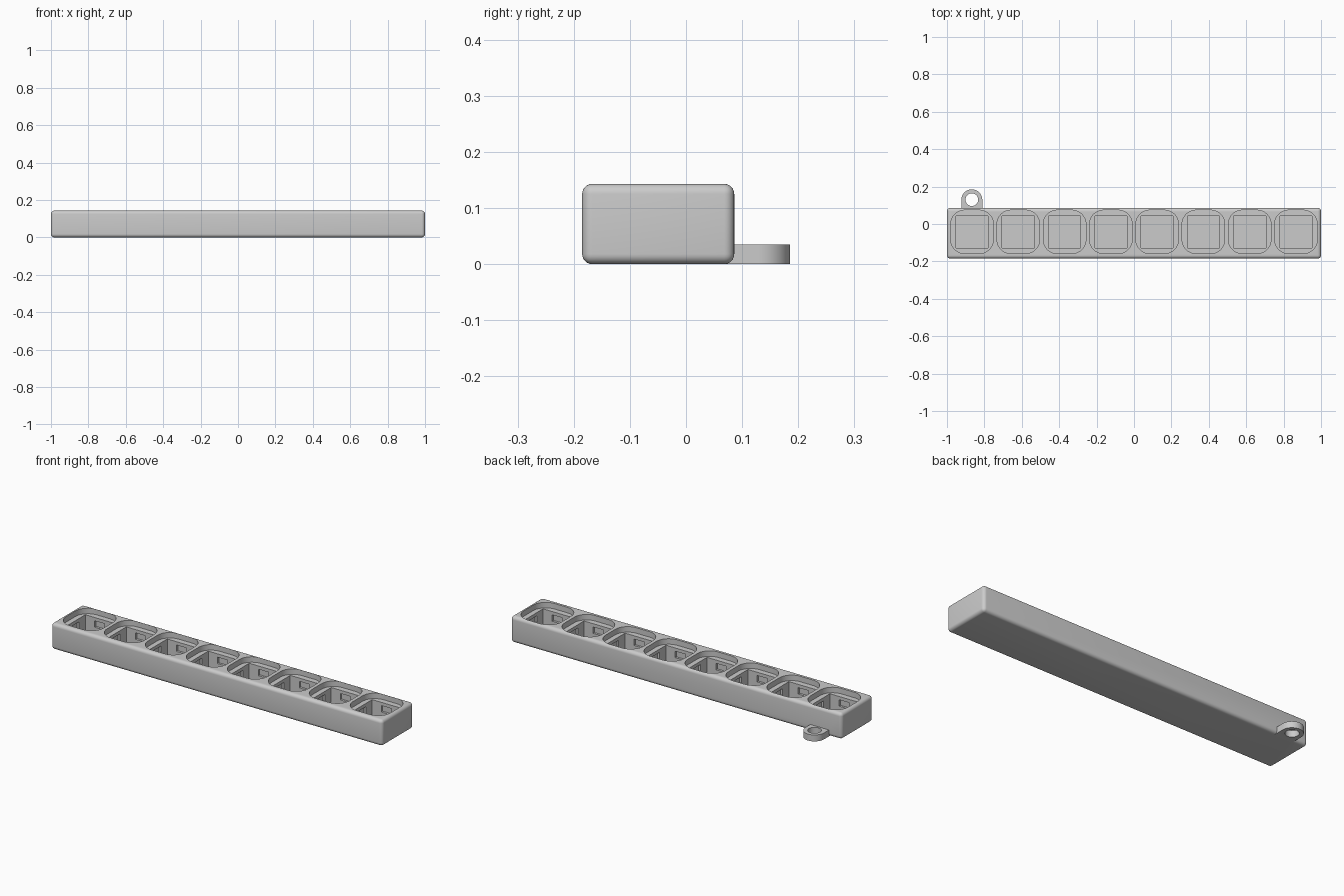
import bpy, bmesh, math

if "Cube" in bpy.data.objects:
    bpy.data.objects.remove(bpy.data.objects["Cube"])

CY = -0.042                                   # pocket row centre
XS = [-0.866 + i * 1.732 / 7 for i in range(8)]


def rounded_rect(cx, cy, hx, hy, r, n):
    pts = []
    for k, (sx, sy) in enumerate([(1, 1), (-1, 1), (-1, -1), (1, -1)]):
        for i in range(n + 1):
            a = math.pi / 2 * (k + i / n)
            pts.append((cx + sx * (hx - r) + r * math.cos(a),
                        cy + sy * (hy - r) + r * math.sin(a)))
    return pts


def rect(cx, cy, hx, hy):
    return [(cx - hx, cy - hy), (cx + hx, cy - hy), (cx + hx, cy + hy), (cx - hx, cy + hy)]


def prisms(name, outlines, z0, z1):
    bm = bmesh.new()
    for pts in outlines:
        f = bm.faces.new([bm.verts.new((x, y, z0)) for x, y in pts])
        ext = bmesh.ops.extrude_face_region(bm, geom=[f])["geom"]
        vs = [v for v in ext if isinstance(v, bmesh.types.BMVert)]
        bmesh.ops.translate(bm, verts=vs, vec=(0, 0, z1 - z0))
    bmesh.ops.recalc_face_normals(bm, faces=bm.faces[:])
    me = bpy.data.meshes.new(name)
    bm.to_mesh(me)
    bm.free()
    ob = bpy.data.objects.new(name, me)
    bpy.context.collection.objects.link(ob)
    return ob


def apply(ob, mod):
    bpy.context.view_layer.objects.active = ob
    bpy.ops.object.modifier_apply(modifier=mod.name)


def boolean(ob, tool, op="DIFFERENCE"):
    m = ob.modifiers.new("bool", "BOOLEAN")
    m.operation, m.solver, m.object = op, "EXACT", tool
    apply(ob, m)
    bpy.data.objects.remove(tool)


# Long bar with softened edges
body = prisms("switch_tray", [rect(0, -0.0495, 1.0, 0.1355)], 0, 0.143)
bev = body.modifiers.new("round", "BEVEL")
bev.width, bev.segments = 0.018, 6
apply(body, bev)

# Keyring lug with hole
arc = [(-0.867 + 0.056 * math.cos(math.pi * i / 32),
        0.129 + 0.056 * math.sin(math.pi * i / 32)) for i in range(33)]
lug = prisms("lug", [arc + [(-0.923, 0.06), (-0.811, 0.06)]], 0, 0.035)
hole = [(-0.867 + 0.034 * math.cos(math.tau * i / 40),
         0.130 + 0.034 * math.sin(math.tau * i / 40)) for i in range(40)]
boolean(lug, prisms("lug_hole", [hole], -0.05, 0.1))
boolean(body, lug, "UNION")

# Rounded recesses, square wells, clip notches in the well walls
boolean(body, prisms("recesses", [rounded_rect(x, CY, 0.114, 0.116, 0.075, 10) for x in XS], 0.113, 0.2))
boolean(body, prisms("wells", [rect(x, CY, 0.086, 0.085) for x in XS], 0.02, 0.15))
boolean(body, prisms("notch_x", [rect(x, CY, 0.098, 0.031) for x in XS], 0.06, 0.095))
boolean(body, prisms("notch_y", [rect(x, CY, 0.031, 0.097) for x in XS], 0.06, 0.095))

# Smooth curved surfaces, keep hard edges
bpy.ops.object.select_all(action="DESELECT")
body.select_set(True)
bpy.context.view_layer.objects.active = body
bpy.ops.object.shade_smooth_by_angle(angle=math.radians(30))
